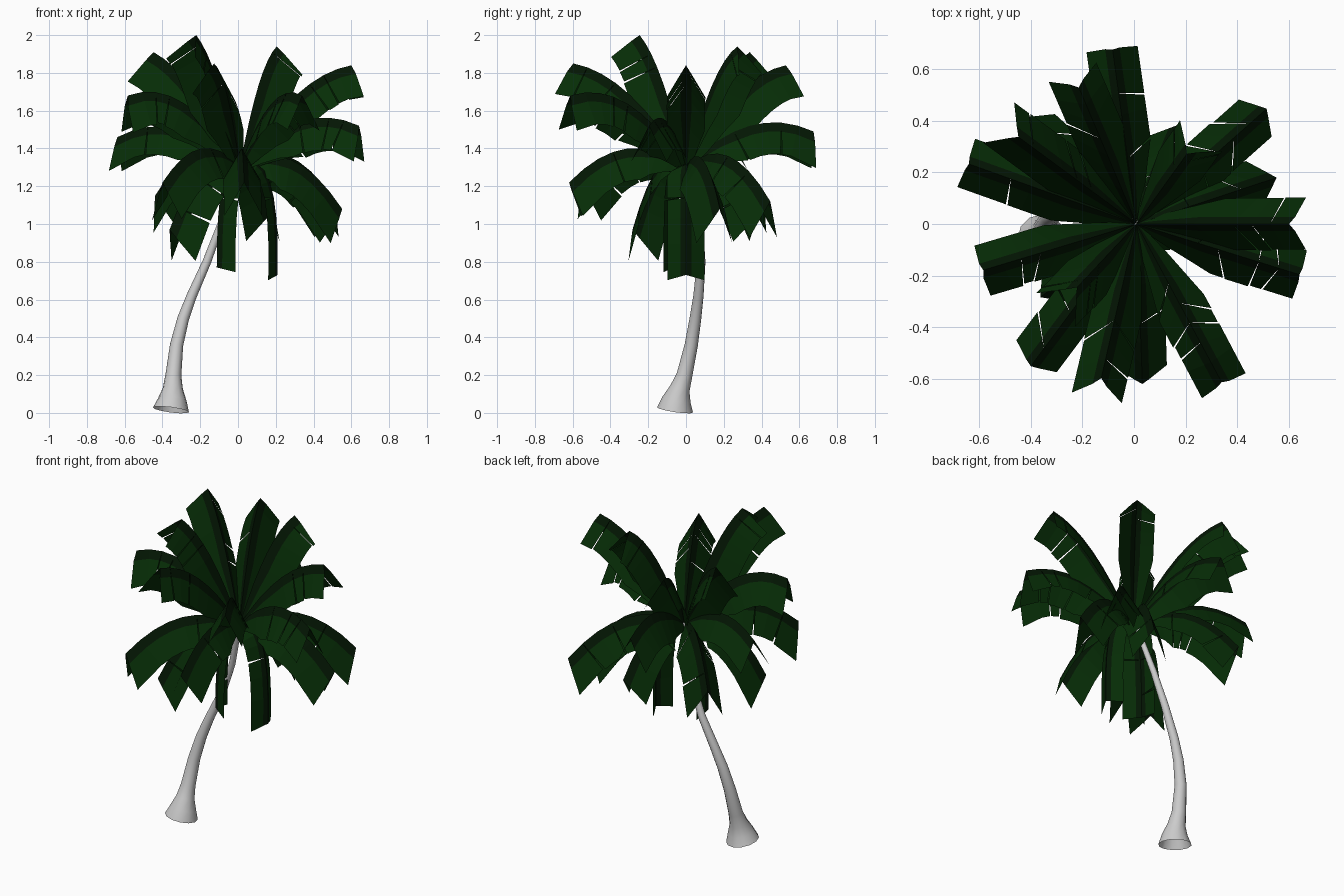
import bpy, bmesh, math, random
from mathutils import Vector

if "Cube" in bpy.data.objects:
    bpy.data.objects.remove(bpy.data.objects["Cube"])

random.seed(4)


def material(name, color):
    m = bpy.data.materials.new(name)
    m.diffuse_color = (*color, 1)
    m.use_nodes = True
    m.node_tree.nodes["Principled BSDF"].inputs["Base Color"].default_value = m.diffuse_color
    return m


RIB = material("dark_rib_green", (0.001, 0.008, 0.001))
LEAF = material("leaf_green", (0.002, 0.026, 0.002))


def finish(bm, name, mats=()):
    mesh = bpy.data.meshes.new(name)
    bm.to_mesh(mesh)
    bm.free()
    for m in mats:
        mesh.materials.append(m)
    ob = bpy.data.objects.new(name, mesh)
    bpy.context.collection.objects.link(ob)
    return ob


# Trunk: open flared tube along a leaning path (x, y, z, radius)
PATH = [(-.355, -.058, .016, .096), (-.348, -.05, .07, .076), (-.345, -.032, .13, .053),
        (-.342, -.008, .2, .042), (-.325, .028, .36, .035), (-.29, .05, .5, .031),
        (-.245, .066, .62, .027), (-.165, .08, .8, .023), (-.09, .07, 1.0, .019),
        (-.03, .035, 1.2, .016), (.0, .01, 1.32, .014)]
bm = bmesh.new()
rings = []
for i, (x, y, z, r) in enumerate(PATH):
    a, b = PATH[max(i - 1, 0)], PATH[min(i + 1, len(PATH) - 1)]
    t = (Vector(b[:3]) - Vector(a[:3])).normalized()
    u = Vector((0, 1, 0)).cross(t).normalized()
    v = t.cross(u)
    rings.append([bm.verts.new(Vector((x, y, z)) + r * (u * math.cos(k * math.pi / 6)
                  + v * math.sin(k * math.pi / 6))) for k in range(12)])
for lo, hi in zip(rings, rings[1:]):
    for k in range(12):
        f = bm.faces.new((lo[k], lo[(k + 1) % 12], hi[(k + 1) % 12], hi[k]))
        f.smooth = True
finish(bm, "trunk")

# Fronds: azimuth in degrees, rib tip radius, rib tip height, arch, fold depth, tail length
FRONDS = [
    (53, .34, 1.94, .22, .17, .05), (-132, .33, 2.0, .2, .17, .05),
    (143, .56, 1.91, .18, .18, .06),
    (0, .60, 1.84, .22, .17, .11), (112, .57, 1.84, .22, .17, .11),
    (-102, .61, 1.85, .22, .17, .13),
    (-61, .70, 1.68, .29, .17, .13), (-163, .61, 1.68, .30, .17, .16),
    (-17, .67, 1.52, .26, .17, .14), (97, .68, 1.49, .25, .17, .14),
    (160, .68, 1.46, .25, .15, .14),
    (41, .68, 1.12, .3, .17, .11), (18, .58, 1.08, .3, .18, .1),
    (-87, .62, 1.22, .28, .17, .1), (-126, .68, 1.22, .28, .17, .12),
    (137, .60, 1.15, .3, .18, .11), (-142, .46, .97, .34, .15, .1),
    (66, .42, 1.05, .32, .15, .09), (0, .21, .73, .42, .05, .02),
    (-150, .13, .77, .36, .06, .02)]
SEGS = 8


def frond(index, az, radius, height, arch, depth, tail):
    az = math.radians(az)
    out = Vector((math.cos(az), math.sin(az), 0))
    side = Vector((-math.sin(az), math.cos(az), 0))
    p0 = Vector((0.01, 0, 1.3))
    p2 = out * radius + Vector((0, 0, height))
    p1 = (p0 + p2) / 2 + Vector((0, 0, arch))
    if height < .9:                     # hanging fronds bend over early
        p1 += out * radius * .55

    def point(t, w, s, trim=1):
        """Point on the blade: t along the rib, w from rib (0) to edge (1)."""
        p = p0 * (1 - t) ** 2 + p1 * 2 * t * (1 - t) + p2 * t * t
        d = ((p1 - p0) * (1 - t) + (p2 - p1) * t).normalized()
        down = d.cross(side)
        if down.dot(out * d.z - Vector((0, 0, 1)) * d.dot(out)) < 0:
            down = -down
        full = .16 + .84 * min(1, t / .38) ** .8
        return p + (side * s * .1 + down * depth) * w * full * trim

    bm = bmesh.new()
    for s in (1, -1):
        cuts = [0] + [random.choice((0, 0, .008)) if 2 < j else 0
                      for j in range(1, SEGS)] + [0]
        trim = 1
        for j in range(SEGS):
            t0, t1 = j / SEGS, (j + 1) / SEGS
            if cuts[j]:
                trim = random.uniform(.95, 1.04)
            e0, e1 = t0 + cuts[j], t1 - cuts[j + 1]
            if j == SEGS - 1:
                e1 += tail              # swallow-tail tip
            for w0, w1, mat in ((0, .28, 0), (.28, 1, 1)):
                def q(t, e, w):
                    return bm.verts.new(point(t + (e - t) * w, w, s, trim if w == 1 else 1))
                c = [q(t0, e0, w0), q(t1, e1, w0), q(t1, e1, w1), q(t0, e0, w1)]
                f = bm.faces.new(c if s < 0 else c[::-1])
                f.material_index = mat
    bmesh.ops.remove_doubles(bm, verts=bm.verts, dist=.0005)
    bm.normal_update()
    finish(bm, f"palm_frond_{index}", (RIB, LEAF))


for i, spec in enumerate(FRONDS):
    frond(i + 1, *spec)
